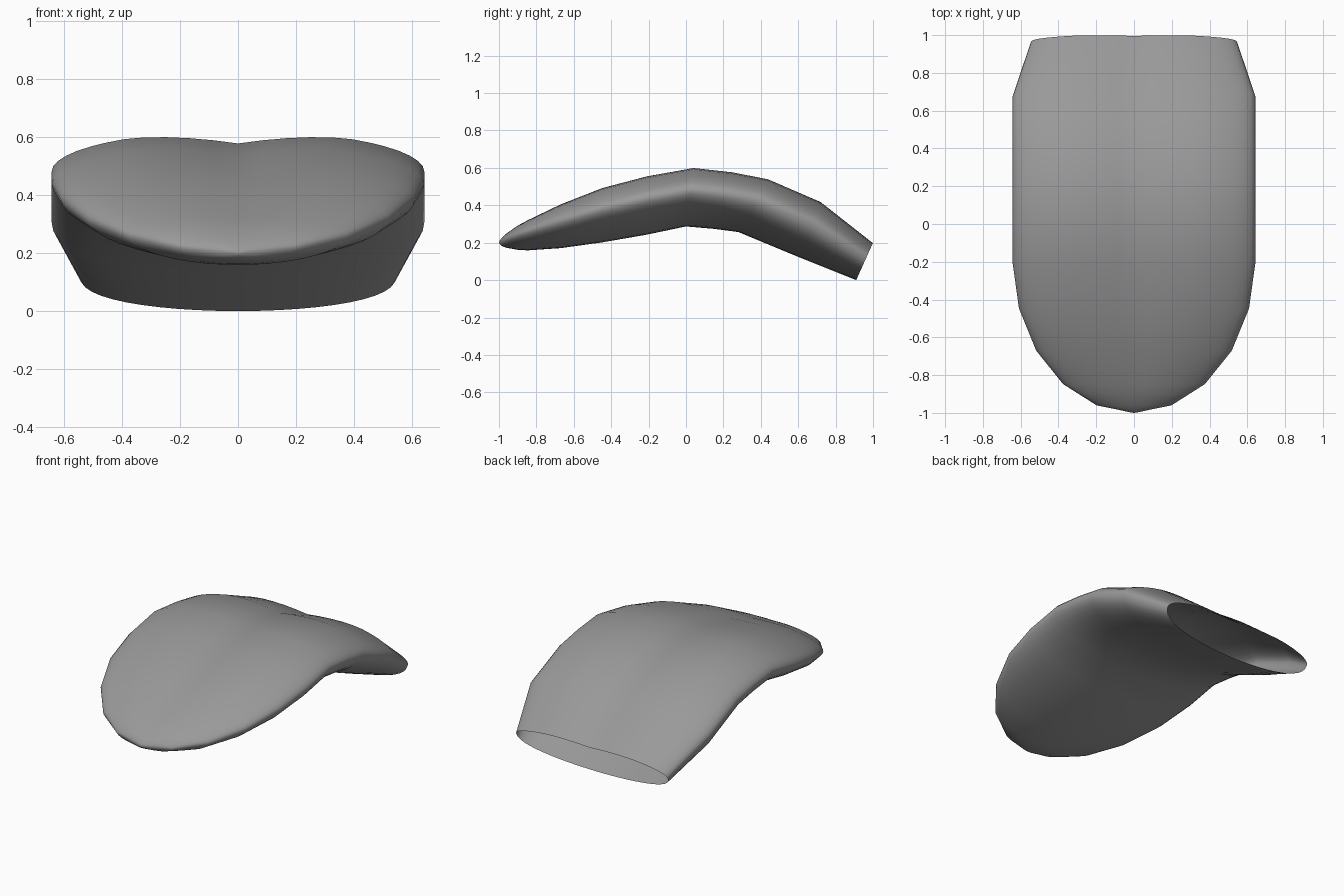
import bpy, bmesh, math

# Sections: (top y, top z, bottom y, bottom z, half width, groove, belly exponent)
sections = [
    (-0.995, 0.213, -0.995, 0.191, 0.03, 0.0, 1.1),
    (-0.985, 0.226, -0.985, 0.182, 0.075, 0.0, 1.1),
    (-0.96, 0.25, -0.96, 0.173, 0.198, 0.05, 1.1),
    (-0.90, 0.293, -0.90, 0.162, 0.293, 0.1, 1.1),
    (-0.847, 0.322, -0.847, 0.159, 0.376, 0.15, 1.1),
    (-0.67, 0.408, -0.67, 0.171, 0.518, 0.2, 1.1),
    (-0.447, 0.495, -0.447, 0.202, 0.609, 0.28, 1.1),
    (-0.21, 0.556, -0.21, 0.243, 0.642, 0.34, 1.1),
    (0.04, 0.60, 0.0, 0.287, 0.642, 0.37, 1.1),
    (0.25, 0.577, 0.15, 0.274, 0.642, 0.36, 1.05),
    (0.44, 0.54, 0.28, 0.257, 0.642, 0.34, 1.0),
    (0.72, 0.42, 0.61, 0.12, 0.642, 0.3, 0.9),
    (1.0, 0.2, 0.91, 0.0, 0.545, 0.26, 0.8),
]
N = 48      # points around each section
RIM = 0.62  # height of the widest line within the section


def section_point(sec, a):
    ty, tz, by, bz, w, g, belly = sec
    u, s = math.cos(a), math.sin(a)
    if s >= 0:  # upper half with a soft centre groove
        f = s * (1 + 0.49 * g) - g * max(0, 1 - abs(u) / 0.6) ** 1.3
        t = RIM + (1 - RIM) * f
    else:       # deeper lower half
        t = RIM - RIM * abs(s) ** belly
    return (w * u, by + (ty - by) * t, bz + (tz - bz) * t)


# Tongue: lofted skin, pointed at the tip and open at the root
bm = bmesh.new()
rings = [[bm.verts.new(section_point(s, 2 * math.pi * i / N)) for i in range(N)]
         for s in sections]
for r0, r1 in zip(rings, rings[1:]):
    for i in range(N):
        j = (i + 1) % N
        bm.faces.new((r0[i], r0[j], r1[j], r1[i]))
tip = bm.verts.new((0, -1.0, 0.2))
for i in range(N):
    bm.faces.new((tip, rings[0][(i + 1) % N], rings[0][i]))
bmesh.ops.recalc_face_normals(bm, faces=bm.faces)
for f in bm.faces:
    f.smooth = True

mesh = bpy.data.meshes.new("tongue")
bm.to_mesh(mesh)
bm.free()
tongue = bpy.data.objects.new("tongue", mesh)
bpy.context.collection.objects.link(tongue)

# Dark grey surface
grey = bpy.data.materials.new("dark_grey")
grey.diffuse_color = (0.32, 0.32, 0.32, 1)
mesh.materials.append(grey)
